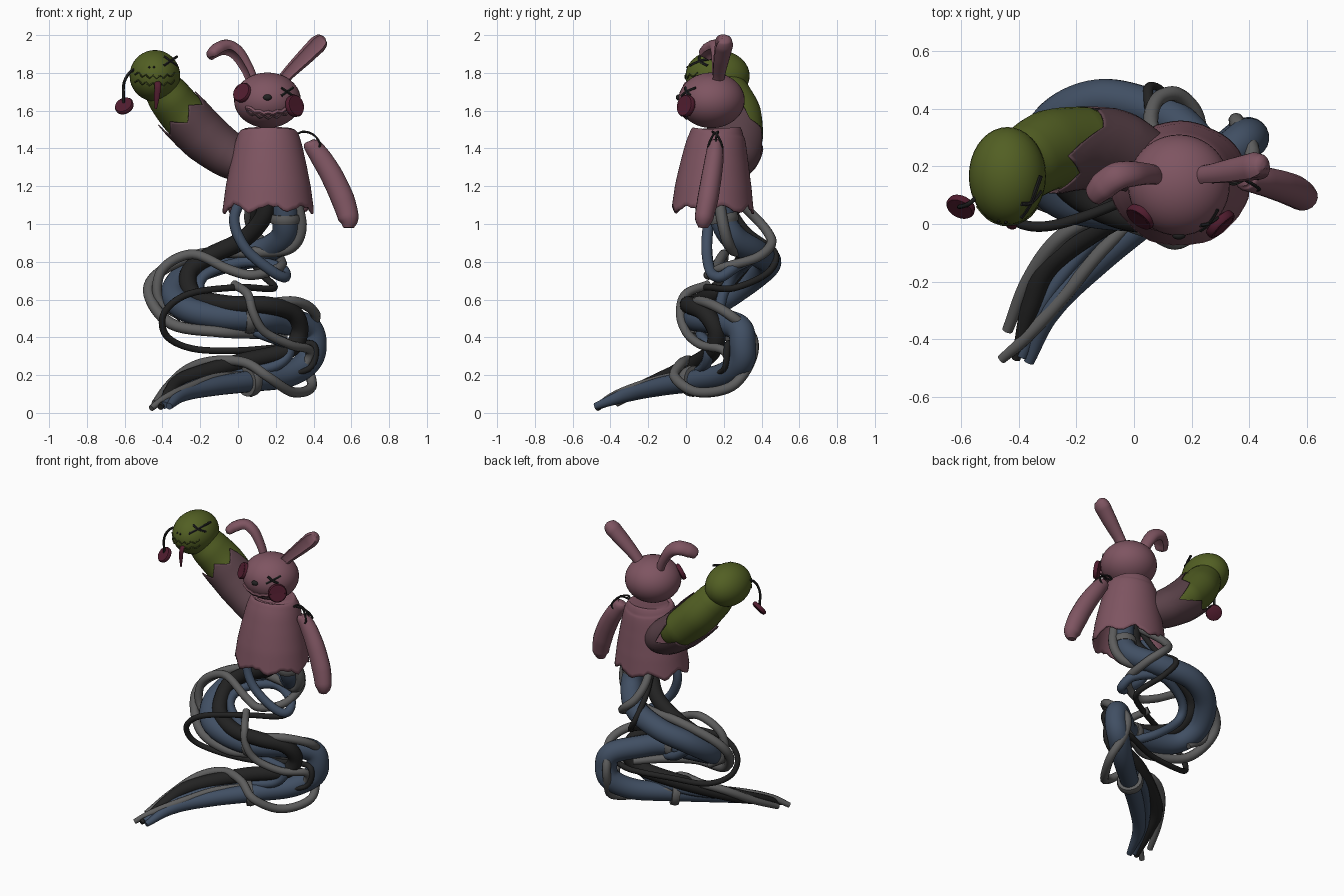
import bpy, bmesh, math, random
from mathutils import Vector

random.seed(4)
cube = bpy.data.objects.get("Cube")
if cube:
    bpy.data.objects.remove(cube, do_unlink=True)


def material(name, *rgb):
    mat = bpy.data.materials.new(name)
    mat.use_nodes = True
    mat.diffuse_color = (*rgb, 1)
    mat.node_tree.nodes["Principled BSDF"].inputs["Base Color"].default_value = (*rgb, 1)
    return mat


PINK = material("dusty pink", .21, .09, .12)
MAUVE = material("dark mauve", .105, .055, .068)
GREEN = material("olive green", .085, .115, .017)
DARK_GREEN = material("dark olive", .045, .06, .012)
BLUE = material("slate blue", .052, .078, .125)
BLACK = material("cable black", .016, .016, .016)
GREY = material("cable grey", .11, .11, .11)
RED = material("button red", .082, .012, .028)


def finish(name, bm, mat, thickness=0):
    bmesh.ops.recalc_face_normals(bm, faces=bm.faces)
    mesh = bpy.data.meshes.new(name)
    bm.to_mesh(mesh)
    bm.free()
    for poly in mesh.polygons:
        poly.use_smooth = True
    mesh.set_sharp_from_angle(angle=math.radians(45))
    mesh.materials.append(mat)
    obj = bpy.data.objects.new(name, mesh)
    bpy.context.scene.collection.objects.link(obj)
    if thickness:
        mod = obj.modifiers.new("cloth thickness", "SOLIDIFY")
        mod.thickness = thickness
    return obj


def pick(values, u):
    """Linear lookup in a list, u running from 0 to 1."""
    f = min(max(u, 0), 1) * (len(values) - 1)
    i = min(int(f), len(values) - 2)
    return values[i] + (values[i + 1] - values[i]) * (f - i)


def smooth_path(points, steps):
    """Curve that passes through every given point."""
    p = [Vector(q) for q in points]
    p = [p[0] * 2 - p[1]] + p + [p[-1] * 2 - p[-2]]
    out = []
    for i in range(1, len(p) - 2):
        a, b, c, d = p[i - 1:i + 3]
        for s in range(steps):
            t = s / steps
            out.append(b + (c - a) * (t / 2) + (a * 2 - b * 5 + c * 4 - d) * (t * t / 2)
                       + (b * 3 - a - c * 3 + d) * (t ** 3 / 2))
    return out + [p[-2]]


def loft(name, mat, points, radii, segs=12, steps=6, normal=(0, -1, 0),
         shape=lambda k: (1, 1), trim=None, thickness=0):
    """Sweep a round section; trim shortens single columns for torn edges."""
    path = smooth_path(points, steps)
    count = len(path)
    n, frames = Vector(normal), []
    for i in range(count):
        t = (path[min(i + 1, count - 1)] - path[max(i - 1, 0)]).normalized()
        n = n - t * n.dot(t)
        if n.length < .001:
            n = t.orthogonal()
        n = n.normalized()
        frames.append((n, t.cross(n)))
    normals, sides = zip(*frames)
    bm, rings = bmesh.new(), []
    for i in range(count):
        ring = []
        for k in range(segs):
            a = math.tau * k / segs
            u = i / (count - 1)
            if trim:
                u *= trim(normals[0] * math.cos(a) + sides[0] * math.sin(a), k)
            wn, ws = shape(k)
            offset = pick(normals, u) * (math.cos(a) * wn) + pick(sides, u) * (math.sin(a) * ws)
            ring.append(bm.verts.new(pick(path, u) + offset * pick(radii, u)))
        rings.append(ring)
    for low, high in zip(rings, rings[1:]):
        for k in range(segs):
            j = (k + 1) % segs
            bm.faces.new((low[k], low[j], high[j], high[k]))
    bm.faces.new(rings[0])
    if not trim:
        bm.faces.new(rings[-1])
    return finish(name, bm, mat, thickness)


def ball(name, mat, centre, size, segs=32):
    bm = bmesh.new()
    bmesh.ops.create_uvsphere(bm, u_segments=segs, v_segments=segs // 2, radius=1)
    for v in bm.verts:
        v.co = Vector(c + s * q for c, s, q in zip(centre, size, v.co))
    return finish(name, bm, mat)


def button(name, centre, facing, size):
    """Round button with a raised rim and two thread holes."""
    c, d = Vector(centre), Vector(facing).normalized()
    depths = (-.3, -.2, .1, .25, .28, .18, .17)
    loft(name, RED, [c + d * (size * h) for h in depths],
         [size * r for r in (.7, .95, 1, .9, .75, .65, .1)], segs=24, steps=1)
    side = d.cross(Vector((0, 0, 1))).normalized()
    for s in (-1, 1):
        hole = c + d * (size * .16) + side * (s * size * .22)
        ball(name + "_hole", BLACK, hole, [size * .08] * 3, 8)


def front_point(head, x, z):
    """Point on the front of an ellipsoid head."""
    (cx, cy, cz), (sx, sy, sz) = head
    depth = 1 - ((x - cx) / sx) ** 2 - ((z - cz) / sz) ** 2
    return Vector((x, cy - sy * math.sqrt(max(depth, 0)), z))


def seam(name, mat, head, coords, r):
    loft(name, mat, [front_point(head, x, z) for x, z in coords], [r, r], segs=6, steps=2)


def cross_eye(name, head, x, z, s):
    for d in (-1, 1):
        seam(name, BLACK, head, [(x - s, z - s * d * .7), (x, z), (x + s, z + s * d * .7)], .008)


# Torn dress
tears = [random.random() * .025 for k in range(56)]
loft("dress", PINK, [(.16, .17, 1.507), (.16, .17, 1.495), (.16, .165, 1.46), (.16, .155, 1.36),
     (.16, .145, 1.2), (.16, .14, 1.05)], [.12, .146, .166, .192, .225, .245], segs=56,
     shape=lambda k: (.9, 1), thickness=.012,
     trim=lambda d, k: 1 - .014 * abs(k % 8 - 4) - tears[k])

# Rabbit head and face
HEAD = ((.156, .135, 1.655), (.177, .176, .147))
ball("head", PINK, *HEAD, segs=40)
ball("nose", BLACK, front_point(HEAD, .156, 1.67), (.023, .014, .016), 16)
button("right_eye_button", (.023, .025, 1.695), (-.55, -.7, .4), .055)
button("left_eye_button", (.3, .0, 1.625), (.68, -.7, .2), .06)
cross_eye("left_eye_stitch", HEAD, .26, 1.7, .03)
smile = [(.045 + .023 * i, 1.572 + .0012 * (i - 5) ** 2) for i in range(11)]
seam("upper_lip", PINK, HEAD, [(x, z + .012 + .008 * (i % 2)) for i, (x, z) in enumerate(smile)], .013)
seam("torn_mouth", MAUVE, HEAD, [(x, z - .014 * (i % 2)) for i, (x, z) in enumerate(smile)], .007)


# Ears with a hollow inner side
def ear_section(hollow, back, side):
    return lambda k: (hollow if k in (0, 1, 15) else back, side)


loft("left_ear", PINK, [(.22, .165, 1.74), (.27, .17, 1.8), (.35, .182, 1.88), (.42, .195, 1.95),
     (.447, .2, 1.978), (.458, .2, 1.988)], [.03, .034, .043, .048, .036, .008],
     segs=16, shape=ear_section(.72, 1.15, 1))
loft("right_ear", PINK, [(.08, .17, 1.75), (.045, .175, 1.83), (-.005, .175, 1.905), (-.06, .165, 1.935),
     (-.11, .13, 1.92), (-.14, .1, 1.895), (-.15, .09, 1.885)],
     [.033, .036, .042, .046, .046, .036, .008], segs=16, shape=ear_section(.4, .85, 1.12),
     normal=(-.85, -.5, 0))

# Loose left arm, held by thread
loft("left_arm", PINK, [(.38, .155, 1.44), (.39, .155, 1.42), (.44, .15, 1.35), (.5, .135, 1.25),
     (.555, .115, 1.13), (.585, .095, 1.03), (.585, .09, .98)],
     [.025, .045, .055, .06, .062, .055, .028], segs=16, shape=lambda k: (.9, 1))
for y, bow in ((.12, .05), (.155, .015), (.19, -.05)):
    loft("shoulder_thread", BLACK, [(.29, y, 1.455), (.34, y + bow, 1.488), (.4, y + bow / 2, 1.472),
         (.435, y, 1.42), (.4, y, 1.38)], [.006, .006], segs=6)


# Puppet on the right arm: green hand body inside a torn sleeve
def arm_section(k):
    return (1.13, 1)


loft("puppet_body", GREEN, [(-.05, .255, 1.37), (-.08, .262, 1.395), (-.17, .27, 1.46), (-.29, .258, 1.58),
     (-.37, .215, 1.68), (-.43, .18, 1.77)], [.04, .085, .122, .124, .115, .09], segs=28, shape=arm_section)
loft("right_sleeve", MAUVE, [(.1, .18, 1.29), (-.04, .25, 1.36), (-.17, .27, 1.455), (-.27, .26, 1.555),
     (-.35, .235, 1.64)], [.09, .122, .135, .138, .132], segs=36, shape=arm_section,
     trim=lambda d, k: .92 - max(d.y, 0) * .52 - .05 * abs(k % 6 - 3), thickness=.006)
PUPPET = ((-.44, .167, 1.785), (.134, .17, .136))
ball("puppet_head", GREEN, *PUPPET, segs=36)
cross_eye("puppet_eye_stitch", PUPPET, -.358, 1.862, .034)
for name, base in (("puppet_upper_teeth", 1.77), ("puppet_lower_teeth", 1.73)):
    seam(name, DARK_GREEN, PUPPET,
         [(-.545 + .019 * i, base + .016 * (i % 2) + .0006 * (i - 6) ** 2) for i in range(12)], .005)
loft("puppet_tongue", RED, [(-.43, .02, 1.76), (-.425, -.008, 1.73), (-.43, -.008, 1.67), (-.435, 0, 1.61)],
     [.014, .018, .015, .006], segs=8, shape=lambda k: (.5, 1))
for x in (-.47, -.445):
    ball("puppet_nostril", BLACK, front_point(PUPPET, x, 1.83), (.006, .006, .006), 8)
button("puppet_loose_eye", (-.602, .06, 1.625), (-.35, -.7, .6), .052)
loft("puppet_eye_thread", BLACK, [(-.54, .1, 1.82), (-.575, .07, 1.8), (-.605, .06, 1.74), (-.605, .06, 1.64)],
     [.008, .008], segs=8)

# Main cables of the winding lower body
loft("main_blue_cable", BLUE, [(.23, .18, 1.25), (.25, .19, 1.05), (.24, .25, .93), (.12, .37, .85),
     (-.1, .435, .8), (-.27, .37, .73), (-.34, .23, .63), (-.27, .1, .55), (-.1, .05, .51), (.1, .06, .5),
     (.24, .17, .485), (.37, .28, .45), (.4, .3, .36), (.37, .29, .27), (.26, .2, .2), (.08, .05, .17),
     (-.13, -.13, .14), (-.29, -.3, .1), (-.365, -.48, .035)],
     [.07] * 14 + [.066, .058, .05, .04, .018], segs=20, steps=8)
loft("main_black_cable", BLACK, [(.14, .16, 1.2), (.14, .18, 1.05), (.03, .27, .92), (-.15, .31, .83),
     (-.26, .26, .74), (-.23, .13, .62), (-.05, .03, .575), (.15, .02, .57), (.29, .1, .53), (.325, .16, .43),
     (.26, .14, .33), (0, .06, .265), (-.28, -.12, .18), (-.36, -.29, .11), (-.41, -.47, .03)],
     [.047] * 12 + [.044, .034, .015], segs=16, steps=8)


def cable(name, mat, r, *points):
    loft(name, mat, points, [r] * 8 + [r * .7], segs=10, steps=7)


# Thinner loose cables
cable("thin_blue_cable", BLUE, .029, (.03, .13, 1.16), (-.02, .12, 1.02), (.04, .11, .87), (.18, .13, .75),
      (.25, .18, .72), (.22, .26, .77), (.05, .33, .8), (-.16, .27, .74), (-.2, .2, .64), (-.05, .16, .5),
      (.12, .08, .42), (.27, .12, .35), (.2, .1, .25), (-.05, .02, .2), (-.28, -.22, .13), (-.39, -.46, .04))
cable("thin_black_cable", BLACK, .018, (.1, .2, 1.15), (.07, .32, .97), (.05, .47, .85), (.12, .43, .74),
      (.19, .25, .66), (0, .1, .665), (-.26, .0, .63), (-.39, .0, .53), (-.38, .05, .41), (-.24, .12, .34),
      (0, .16, .33), (.25, .24, .35), (.4, .22, .36), (.37, .2, .23), (.12, .1, .2))
cable("outer_grey_cable", GREY, .03, (.3, .17, 1.16), (.335, .2, .98), (.27, .24, .87), (.08, .32, .85),
      (-.2, .35, .84), (-.42, .28, .74), (-.47, .2, .62), (-.35, .09, .47), (-.1, .02, .43), (.08, .1, .42),
      (.25, .22, .4))
cable("looped_grey_cable", GREY, .026, (.12, .2, 1.18), (.06, .34, 1.06), (.08, .43, .96), (.15, .45, .89),
      (.22, .37, .82), (.22, .2, .77), (.08, .12, .73), (-.05, .15, .76), (-.24, .2, .84), (-.4, .19, .76),
      (-.42, .18, .6), (-.3, .17, .5))
cable("front_grey_cable", GREY, .024, (-.02, .12, .68), (.05, .0, .63), (.08, -.03, .53), (.14, .0, .43),
      (.28, .08, .36), (.38, .2, .33), (.33, .22, .24), (.1, .1, .2), (-.1, -.08, .19), (-.25, -.26, .14),
      (-.38, -.4, .08), (-.46, -.47, .025))
cable("lower_grey_cable", GREY, .027, (.1, .02, .57), (.3, .09, .59), (.41, .23, .52), (.36, .35, .4),
      (.36, .34, .27), (.39, .24, .14), (.29, .06, .11), (.16, -.06, .19), (.04, -.02, .265), (-.12, .02, .275),
      (-.26, -.05, .235), (-.37, -.2, .14), (-.44, -.37, .05))

# Grey clamps around the main cable
for centre, along in (((.25, .195, 1.03), (0, .15, -1)), ((.06, .052, .502), (1, .15, 0)),
                      ((.06, .035, .168), (-.75, -.65, -.1))):
    c, d = Vector(centre), Vector(along).normalized() * .024
    loft("cable_clamp", GREY, [c - d, c, c + d], [.079, .084, .079], segs=20, steps=2)
